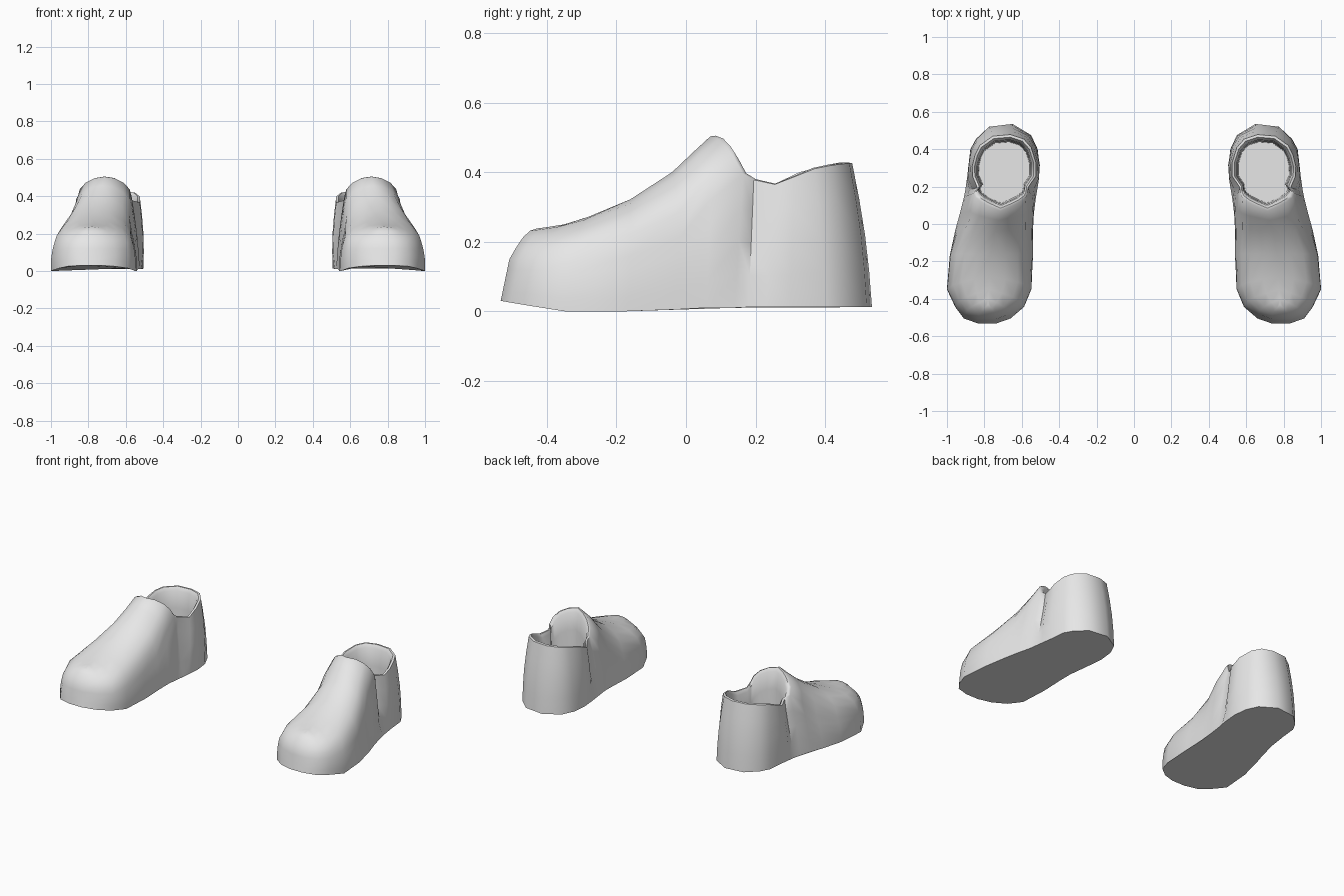
import bpy, bmesh, math
from mathutils import Vector

if "Cube" in bpy.data.objects:
    bpy.data.objects.remove(bpy.data.objects["Cube"])

grey = bpy.data.materials.new("light_grey")
grey.diffuse_color = (0.8, 0.8, 0.8, 1)
grey.use_nodes = True
grey.node_tree.nodes["Principled BSDF"].inputs["Base Color"].default_value = (0.8, 0.8, 0.8, 1)

WALL, DOME = 4, 4  # rows up the side wall, rows over the instep

# Forefoot arches, toe to tongue: sole (inner x, outer x, y, z),
# shoulder (inner x, outer x, y, z), crown (x, y, z)
ARCHES = [
    ((.74, .83, -.533, .03), (.735, .835, -.508, .15), (.78, -.43, .238)),
    ((.66, .91, -.505, .025), (.665, .90, -.48, .15), (.78, -.40, .242)),
    ((.59, .955, -.445, .015), (.595, .945, -.43, .15), (.775, -.35, .25)),
    ((.55, 1.0, -.35, 0), (.56, .985, -.34, .14), (.77, -.28, .272)),
    ((.54, .985, -.17, 0), (.56, .965, -.16, .16), (.765, -.16, .322)),
    ((.54, .955, -.03, .005), (.565, .915, -.02, .21), (.745, -.04, .40)),
    ((.535, .93, .06, .01), (.565, .875, .07, .32), (.725, .02, .457)),
    ((.525, .91, .14, .01), (.568, .857, .165, .395), (.715, .07, .503)),
]

# Heel columns from the inner side round to the outer side: sole x, y, rim x, y, z
HEEL = [
    (.518, .18, .566, .195, .378), (.512, .23, .525, .255, .365),
    (.505, .31, .525, .33, .398), (.515, .40, .55, .41, .418),
    (.55, .475, .59, .455, .426), (.65, .535, .66, .478, .426),
    (.775, .52, .755, .470, .426), (.845, .455, .825, .42, .42),
    (.875, .40, .85, .37, .41), (.885, .30, .865, .31, .386),
    (.895, .23, .863, .255, .365), (.902, .18, .838, .195, .378),
]


def wall_points(sole, top, bulge):
    """Side wall from sole to top, bowed outward a little."""
    sole, top = Vector(sole), Vector(top)
    out = Vector((sole.x - .72, sole.y - .3 if sole.y > .3 else 0, 0)).normalized()
    return [sole.lerp(top, i / WALL) + out * bulge * math.sin(math.pi * i / WALL)
            for i in range(WALL + 1)]


def dome_points(shoulder, crown):
    """Quarter ellipse from shoulder up to just below the crown."""
    pts = []
    for i in range(1, DOME):
        t = i / DOME
        a = t * math.pi / 2
        pts.append(Vector((crown[0] + (shoulder[0] - crown[0]) * math.cos(a),
                           shoulder[1] + (crown[1] - shoulder[1]) * t,
                           shoulder[2] + (crown[2] - shoulder[2]) * math.sin(a))))
    return pts


def build_shoe(name, side):
    bm = bmesh.new()

    def add(p):
        return bm.verts.new((p[0] * side, p[1], p[2]))

    def strip(a, b):
        for i in range(min(len(a), len(b)) - 1):
            quad = list(dict.fromkeys((a[i], b[i], b[i + 1], a[i + 1])))
            bm.faces.new(quad)

    # Forefoot: inner and outer columns share a crown point
    inner, outer = [], []
    for sole, sh, crown in ARCHES:
        top = add(crown)
        for k, columns in ((0, inner), (1, outer)):
            s = (sole[k], sole[2], sole[3])
            t = (sh[k], sh[2], sh[3])
            pts = wall_points(s, t, .006) + dome_points(t, crown)
            columns.append([add(p) for p in pts] + [top])

    # Heel walls; the two beside the tongue are pinched into creases
    heel = []
    for i, (x, y, rx, ry, rz) in enumerate(HEEL):
        bulge = -.008 if i in (0, len(HEEL) - 1) else .009
        heel.append([add(p) for p in wall_points((x, y, .012), (rx, ry, rz), bulge)])

    # Skin the upper
    strip(outer[0], inner[0])
    for columns in (inner, outer):
        for a, b in zip(columns, columns[1:]):
            strip(a, b)
    around = [inner[-1]] + heel + [outer[-1]]
    for a, b in zip(around, around[1:]):
        strip(a[:WALL + 1], b[:WALL + 1])

    # Flat sole
    bm.faces.new([c[0] for c in inner + heel + outer[::-1]])

    # Collar and tongue lip, lining and insole
    rim = ([c[-1] for c in heel] + outer[-1][WALL:]
           + inner[-1][WALL:-1][::-1])
    previous = rim
    for pull, depth, floor in ((.07, -.002, None), (.14, .02, None),
                               (.17, .13, None), (.2, 0, .07)):
        ring = []
        for v in rim:
            x = v.co.x * side
            z = floor if floor is not None else v.co.z - depth
            ring.append(add((x + (.69 - x) * pull, v.co.y + (.28 - v.co.y) * pull, z)))
        n = len(ring)
        for i in range(n):
            j = (i + 1) % n
            bm.faces.new((previous[i], previous[j], ring[j], ring[i]))
        previous = ring
    bm.faces.new(previous)

    bmesh.ops.recalc_face_normals(bm, faces=bm.faces)
    mesh = bpy.data.meshes.new(name)
    bm.to_mesh(mesh)
    bm.free()
    mesh.materials.append(grey)
    obj = bpy.data.objects.new(name, mesh)
    bpy.context.collection.objects.link(obj)
    bpy.ops.object.select_all(action='DESELECT')
    obj.select_set(True)
    bpy.context.view_layer.objects.active = obj
    bpy.ops.object.shade_smooth_by_angle(angle=math.radians(50))


build_shoe("left_shoe", 1)
build_shoe("right_shoe", -1)
